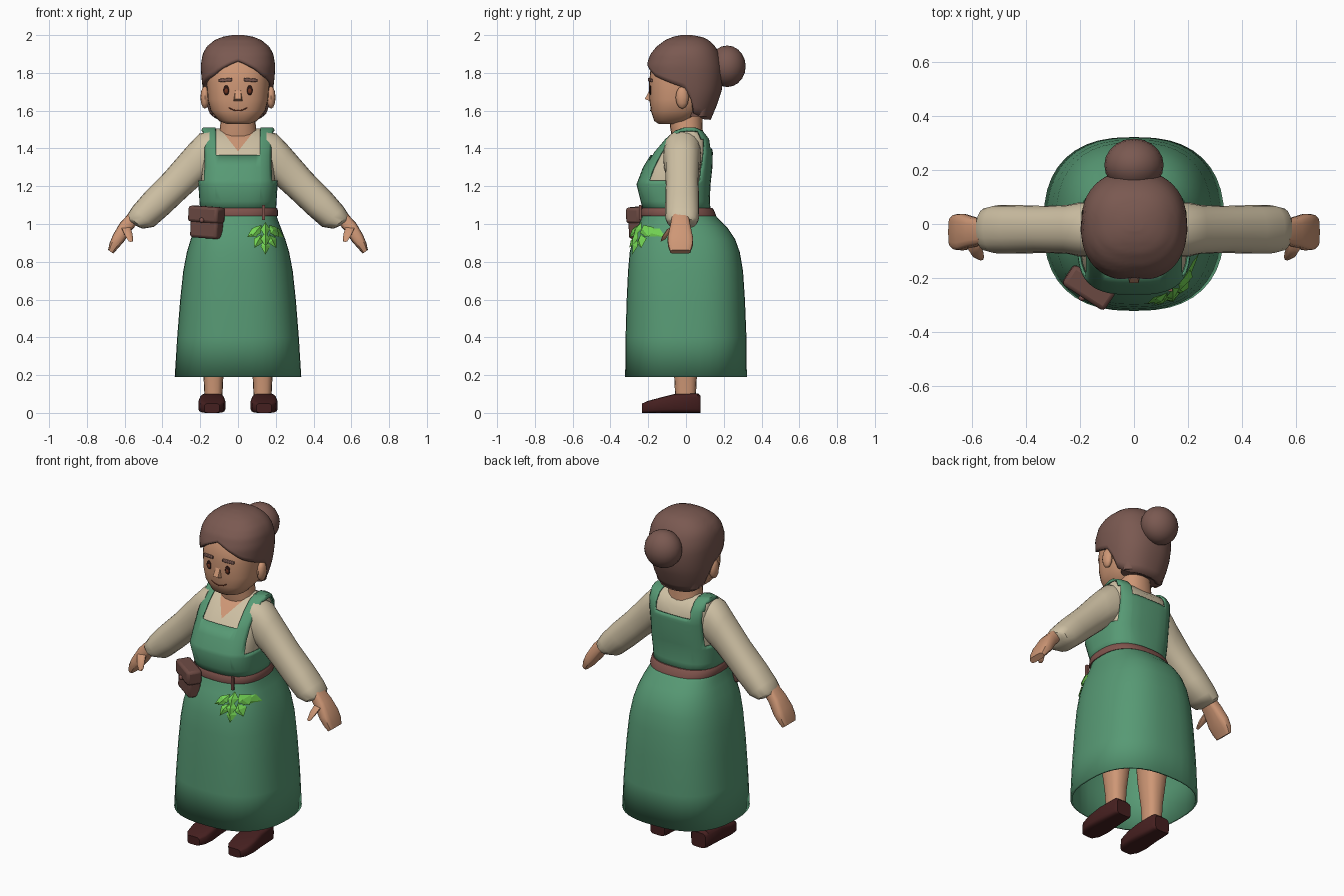
import bpy, bmesh, math
from mathutils import Vector, Matrix

if "Cube" in bpy.data.objects:
    bpy.data.objects.remove(bpy.data.objects["Cube"])

COLORS = {
    "green cloth": (0.095, 0.32, 0.175), "cream cloth": (0.62, 0.53, 0.37),
    "skin": (0.62, 0.31, 0.18), "brown hair": (0.195, 0.1, 0.082),
    "belt brown": (0.22, 0.09, 0.075), "pouch leather": (0.15, 0.068, 0.056),
    "shoe leather": (0.06, 0.014, 0.014), "leaf green": (0.17, 0.65, 0.085),
    "eye dark": (0.025, 0.008, 0.006), "iris brown": (0.16, 0.035, 0.015)}
MATS = {}
for key, c in COLORS.items():
    MATS[key] = bpy.data.materials.new(key)
    MATS[key].diffuse_color = (*c, 1)


def finish(name, bm, mats, angle=40, solid=0, bevel=0, recalc=True):
    if recalc:
        bmesh.ops.recalc_face_normals(bm, faces=bm.faces[:])
    me = bpy.data.meshes.new(name)
    bm.to_mesh(me)
    bm.free()
    for m in mats.split(","):
        me.materials.append(MATS[m])
    me.shade_smooth()
    me.set_sharp_from_angle(angle=math.radians(angle))
    ob = bpy.data.objects.new(name, me)
    bpy.context.collection.objects.link(ob)
    if solid:
        mod = ob.modifiers.new("thickness", "SOLIDIFY")
        mod.thickness, mod.offset = solid, -1
    if bevel:
        mod = ob.modifiers.new("bevel", "BEVEL")
        mod.width, mod.segments = bevel, 2
    return ob


def power(v, e):
    return math.copysign(abs(v) ** (2 / e), v)


def ring(c, u, v, e=2.5, n=32):
    """Superellipse ring around c with half axes u and v."""
    c, u, v = Vector(c), Vector(u), Vector(v)
    return [c + u * power(math.sin(a), e) - v * power(math.cos(a), e)
            for a in (2 * math.pi * i / n for i in range(n))]


def level(z, rx, yf, yb, e=2.5, n=32, cx=0):
    return ring((cx, (yf + yb) / 2, z), (rx, 0, 0), (0, (yb - yf) / 2, 0), e, n)


def loft(rings, caps=True, side=1):
    bm = bmesh.new()
    rows = [[bm.verts.new((p.x * side, p.y, p.z)) for p in r] for r in rings]
    for a, b in zip(rows, rows[1:]):
        for i in range(len(a)):
            j = (i + 1) % len(a)
            bm.faces.new((a[i], a[j], b[j], b[i]))
    if caps:
        bm.faces.new(rows[0][::-1])
        bm.faces.new(rows[-1])
    return bm


def lerp(table, z):
    for a, b in zip(table, table[1:]):
        if a[0] <= z <= b[0]:
            t = (z - a[0]) / (b[0] - a[0])
            return [p + (q - p) * t for p, q in zip(a, b)]
    return table[-1] if z > table[-1][0] else table[0]


def front_y(table, x, z, e=2.5):
    _, rx, yf, yb = lerp(table, z)
    return (yf + yb) / 2 - (yb - yf) / 2 * max(0, 1 - (abs(x) / rx) ** e) ** (1 / e)


def cut(bm, co, no):
    bmesh.ops.bisect_plane(bm, geom=bm.verts[:] + bm.edges[:] + bm.faces[:],
                           plane_co=co, plane_no=no)


def ball(name, mat, loc, size, seg=20):
    bm = bmesh.new()
    bmesh.ops.create_uvsphere(bm, u_segments=seg, v_segments=seg // 2, radius=1,
                              matrix=Matrix.Translation(loc) @ Matrix.Diagonal((*size, 1)))
    return finish(name, bm, mat)


def box(name, mat, loc, size, rot=(0, 0, 0), bevel=0.0):
    bm = bmesh.new()
    r = Matrix.Rotation(rot[2], 4, "Z") @ Matrix.Rotation(rot[1], 4, "Y") @ Matrix.Rotation(rot[0], 4, "X")
    bmesh.ops.create_cube(bm, size=1, matrix=Matrix.Translation(loc) @ r @ Matrix.Diagonal((*size, 1)))
    return finish(name, bm, mat, 30, bevel=bevel)


# Skirt, open at the hem
SKIRT = [(0.19, .335, -.322, .322), (0.4, .322, -.32, .32), (0.6, .306, -.314, .312),
         (0.75, .29, -.307, .302), (0.85, .271, -.298, .285), (0.92, .25, -.282, .26),
         (0.98, .227, -.26, .22), (1.03, .208, -.236, .17), (1.07, .2, -.225, .135)]
finish("skirt", loft([level(*r, n=40) for r in SKIRT], False), "green cloth", solid=.012)
finish("belt", loft([level(1.042, .21, -.24, .16), level(1.05, .213, -.242, .158),
                     level(1.078, .21, -.238, .145), level(1.086, .205, -.234, .138)]), "belt brown")

# Bodice: neckline and armholes cut out of a lofted shell
BODICE = [(1.06, .2, -.225, .132, 2.6), (1.12, .204, -.24, .126, 2.7), (1.21, .21, -.262, .13, 3),
          (1.3, .205, -.228, .14, 3), (1.38, .202, -.178, .142, 3.2), (1.45, .2, -.115, .128, 3.6),
          (1.495, .195, -.06, .09, 4), (1.512, .185, -.01, .05, 4)]
bm = loft([level(*r, n=40) for r in BODICE])
for x in (-.118, .118):
    cut(bm, (x, 0, 0), (1, 0, 0))
for z in (1.365, 1.4, 1.23):
    cut(bm, (0, 0, z), (0, 0, 1))
bmesh.ops.recalc_face_normals(bm, faces=bm.faces[:])
gone = []
for f in bm.faces:
    c = f.calc_center_median()
    neck = abs(c.x) < .118 and c.z > (1.365 if c.y < 0 else 1.4)
    arm = abs(f.normal.x) > .75 and 1.23 < c.z < 1.5
    if neck or arm or c.z < 1.061:
        gone.append(f)
bmesh.ops.delete(bm, geom=gone, context="FACES")
finish("apron_bodice", bm, "green cloth", solid=.01, recalc=False)

# Shirt with a V opening showing skin
bm = loft([level(z - (.006 if z > 1.4 else 0), rx - .014, yf + .014, yb - .014, e, 40)
           for z, rx, yf, yb, e in BODICE])
for s in (1, -1):
    cut(bm, (0, 0, 1.385), (1.25 * s, 0, -1))
for f in bm.faces:
    c = f.calc_center_median()
    if c.y < 0 and c.z > 1.385 + 1.25 * abs(c.x):
        f.material_index = 1
finish("shirt", bm, "cream cloth,skin")
finish("neck", loft([level(1.46, .105, -.075, .09, 2.2, 20), level(1.515, .095, -.085, .088, 2.2, 20),
                     level(1.6, .088, -.09, .085, 2.2, 20)]), "skin")

# Sleeves, hands, legs and shoes on both sides
SLEEVE = [(.15, 1.495, .16, 1.24, .1), (.205, 1.478, .2, 1.21, .1), (.27, 1.41, .225, 1.185, .09),
          (.39, 1.272, .275, 1.14, .087), (.495, 1.165, .365, 1.055, .09), (.56, 1.09, .445, .985, .09),
          (.585, 1.05, .505, .975, .08), (.587, 1.03, .54, .99, .06)]
HAND = [(.55, 1.035, .035, .045), (.595, .985, .036, .055), (.633, .925, .034, .068),
        (.658, .885, .026, .066), (.674, .853, .017, .055)]
SHOE = [(.078, .048, .09), (.062, .06, .104), (-.06, .066, .1), (-.14, .072, .08),
        (-.2, .064, .064), (-.232, .04, .05)]
for side, tag in ((1, "left"), (-1, "right")):
    rings = []
    for ux, uz, lx, lz, ry in SLEEVE:
        half = Vector((ux - lx, 0, uz - lz)) / 2
        rings.append(ring(((ux + lx) / 2, -.02, (uz + lz) / 2), half, (0, ry, 0), 2.3, 20))
    finish(tag + "_sleeve", loft(rings, side=side), "cream cloth")
    finish(tag + "_hand", loft([ring((x, -.03, z), (.82 * t, 0, .58 * t), (0, w, 0), 3.5, 16)
                                for x, z, t, w in HAND], side=side), "skin")
    finish(tag + "_thumb", loft([ring(c, (r, 0, 0), (0, r, r * .5), 2.5, 8) for c, r in
                                 (((.595, -.075, .985), .025), ((.58, -.105, .945), .022),
                                  ((.568, -.122, .912), .013))], side=side), "skin")
    finish(tag + "_leg", loft([level(z, r, -r - .01, r + .005, 2.6, 16, .13) for z, r in
                               ((.08, .047), (.2, .053), (.35, .07), (.6, .085))], side=side), "skin")
    finish(tag + "_shoe", loft([ring((.138, y, h / 2), (w, 0, 0), (0, 0, h / 2), 4.5, 20)
                                for y, w, h in SHOE], side=side), "shoe leather")

# Head
HEAD = [(1.53, .06, -.145, -.01), (1.545, .1, -.168, .03), (1.6, .145, -.186, .09),
        (1.66, .16, -.194, .12), (1.75, .166, -.195, .14), (1.85, .165, -.185, .15), (1.93, .12, -.12, .1)]
finish("head", loft([level(*r) for r in HEAD]), "skin", 50)
bm = bmesh.new()
nose = [bm.verts.new(p) for p in ((-.014, -.19, 1.715), (.014, -.19, 1.715), (-.026, -.185, 1.648),
                                  (.026, -.185, 1.648), (-.017, -.218, 1.662), (.017, -.218, 1.662))]
for f in ((0, 1, 5, 4), (0, 4, 2), (1, 3, 5), (2, 4, 5, 3), (0, 2, 3, 1)):
    bm.faces.new([nose[i] for i in f])
finish("nose", bm, "skin")
mouth = [(x, front_y(HEAD, x, 1.6) - .001, 1.6 + 7 * x * x) for x in [i * .0125 for i in range(-4, 5)]]
finish("mouth", loft([ring(p, (0, .003, 0), (0, 0, .003), 2, 6) for p in mouth]), "iris brown")
for side, tag in ((1, "left"), (-1, "right")):
    x = .062 * side
    y = front_y(HEAD, x, 1.71)
    ball(tag + "_eye", "eye dark", (x, y, 1.708), (.017, .006, .026), 14)
    ball(tag + "_iris", "iris brown", (x, y - .004, 1.704), (.010, .004, .014), 12)
    box(tag + "_brow", "brown hair", (.067 * side, front_y(HEAD, .067, 1.76) - .002, 1.762),
        (.072, .012, .018), (0, .08 * side, .2 * side), .004)
    ball(tag + "_ear", "skin", (.175 * side, -.02, 1.67), (.024, .035, .06), 12)

# Hair: shell whose lower edge follows a hairline around the head
HAIR = [(1.55, .14, -.15, .13), (1.62, .168, -.17, .16), (1.7, .185, -.195, .188), (1.78, .194, -.212, .198),
        (1.84, .197, -.21, .195), (1.9, .187, -.188, .178), (1.94, .165, -.155, .155),
        (1.975, .122, -.108, .12), (1.992, .078, -.065, .08), (2.0, .03, -.025, .03)]
HAIRLINE = [(0, 1.868), (20, 1.83), (42, 1.785), (65, 1.755), (84, 1.73), (94, 1.71),
            (102, 1.59), (130, 1.555), (180, 1.55)]
n, rows = 48, []
for k in range(19):
    t = k / 18
    t = 1 - (1 - t) ** 1.7
    row = []
    for i in range(n):
        deg = i * 360 / n
        zb = lerp(HAIRLINE, min(deg, 360 - deg))[1]
        z = min(zb + (2.0 - zb) * t, 2.0)
        row.append(level(*lerp(HAIR, z), e=2.35, n=n)[i])
    rows.append(row)
bm = loft(rows, False)
bm.verts.ensure_lookup_table()
bm.faces.new(bm.verts[-n:])
finish("hair", bm, "brown hair", 50, solid=.03)
finish("nape_hair", loft([level(1.57, .135, .01, .122), level(1.72, .16, .01, .17)]), "brown hair")
ball("hair_bun", "brown hair", (0, .218, 1.835), (.11, .098, .11))

# Belt pouch
turn = -.58
out = Vector((math.sin(turn), -math.cos(turn), 0))
base = Vector((-.165, -.232, 1.0))
box("pouch", "pouch leather", base, (.17, .075, .15), (0, .06, turn), .015)
box("pouch_flap", "pouch leather", base + out * .004 + Vector((0, 0, .05)), (.186, .088, .085), (0, .06, turn), .015)
ball("pouch_button", "belt brown", base + out * .05 + Vector((0, 0, .02)), (.014, .012, .014), 10)

# Hanging bunch of leaves
box("leaf_cord", "belt brown", (.135, -.243, 1.06), (.014, .014, .08))
LEAVES = [(.145, .92, 0), (.125, .945, -28), (.165, .945, 28), (.118, .975, -58), (.172, .975, 58),
          (.145, .96, 0), (.125, .995, -40), (.165, .995, 40), (.145, 1.01, 0)]
bm = bmesh.new()
for i, (x, z, deg) in enumerate(LEAVES):
    a = math.radians(deg)
    d, w = Vector((math.sin(a), 0, -math.cos(a))), Vector((math.cos(a), 0, math.sin(a)))
    pts = []
    for along, wide, lift in ((0, 0, 0), (.038, .025, 0), (.082, 0, .004), (.038, -.025, 0),
                              (.036, 0, .012), (.036, 0, -.004)):
        p = Vector((x, 0, z)) + d * along + w * wide
        p.y = front_y(SKIRT, p.x, p.z) - .008 - .0025 * i - lift
        pts.append(bm.verts.new(p))
    for j in range(4):
        k = (j + 1) % 4
        bm.faces.new((pts[j], pts[k], pts[4]))
        bm.faces.new((pts[k], pts[j], pts[5]))
finish("leaf_bunch", bm, "leaf green", 15)

for m in bpy.data.materials:
    if m.users and not m.is_grease_pencil:
        m.use_nodes = True
        m.node_tree.nodes["Principled BSDF"].inputs["Base Color"].default_value = m.diffuse_color
